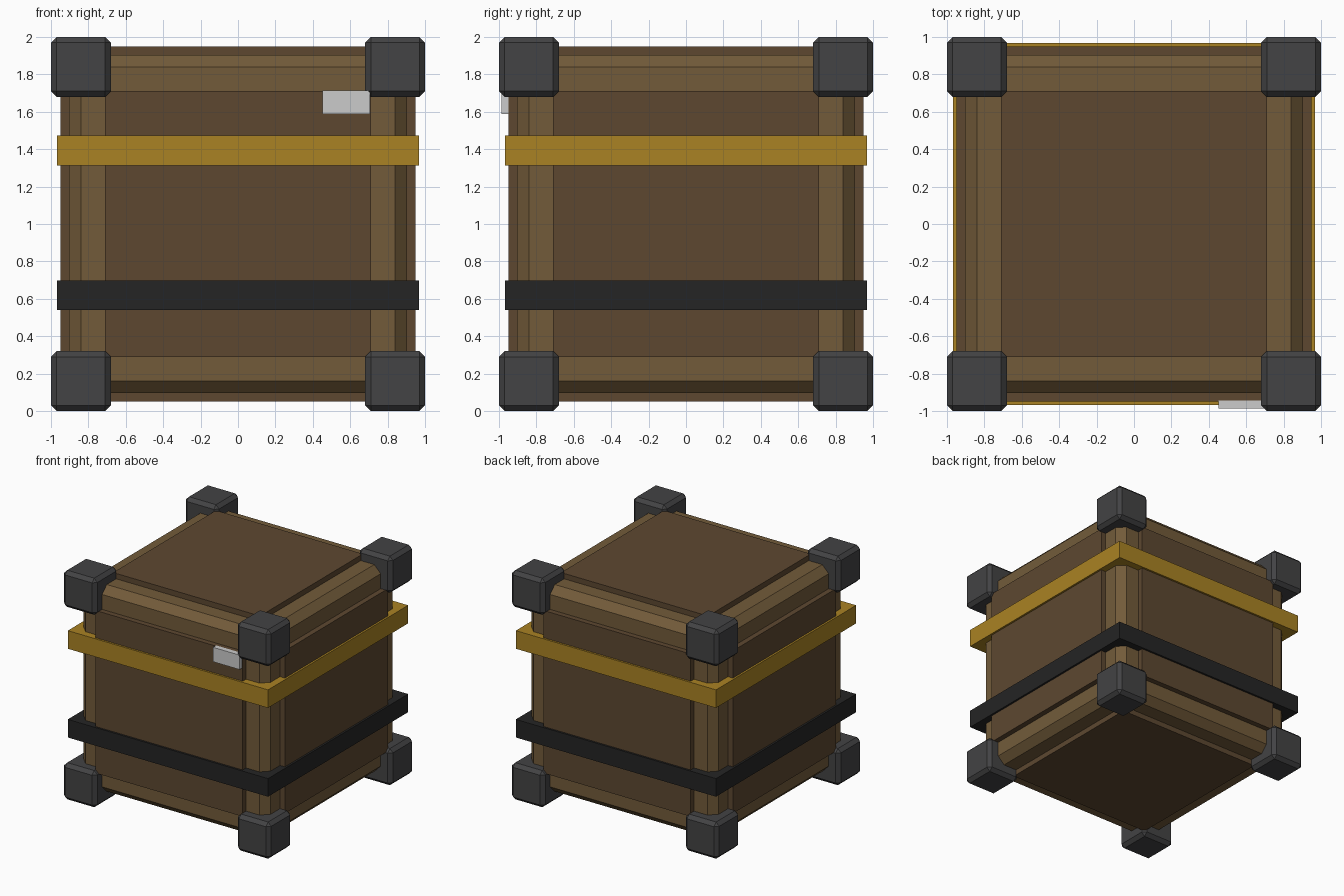
import bpy, bmesh
from mathutils import Vector

if "Cube" in bpy.data.objects:
    bpy.data.objects.remove(bpy.data.objects["Cube"])


def material(name, rgb):
    m = bpy.data.materials.new(name)
    m.diffuse_color = (*rgb, 1)
    m.use_nodes = True
    m.node_tree.nodes["Principled BSDF"].inputs["Base Color"].default_value = m.diffuse_color
    return m


FRAME = material("frame_brown", (0.17, 0.105, 0.042))
PANEL = material("panel_brown", (0.11, 0.064, 0.03))
STEEL = material("dark_steel", (0.056, 0.056, 0.058))
GOLD = material("gold", (0.40, 0.225, 0.017))
BLACK = material("black", (0.018, 0.018, 0.018))


def box(name, centre, size, mat=None, chamfer=0):
    """Axis-aligned box with optional single-facet chamfered edges."""
    bm = bmesh.new()
    bmesh.ops.create_cube(bm, size=1)
    bmesh.ops.scale(bm, vec=size, verts=bm.verts)
    if chamfer:
        bmesh.ops.bevel(bm, geom=bm.edges[:], offset=chamfer, segments=1,
                        affect='EDGES', profile=0.5)
    mesh = bpy.data.meshes.new(name)
    bm.to_mesh(mesh)
    bm.free()
    if mat:
        mesh.materials.append(mat)
    obj = bpy.data.objects.new(name, mesh)
    obj.location = centre
    bpy.context.collection.objects.link(obj)
    return obj


MID = Vector((0, 0, 1))

# Chamfered wooden frame body
box("frame_body", MID, (1.806, 1.806, 1.806), FRAME, 0.063)

# Raised square panel on each of the six faces
for axis, side in enumerate(("side", "front_back", "top_bottom")):
    for sign in (-1, 1):
        offset, size = Vector((0, 0, 0)), [1.42] * 3
        offset[axis] = sign * 0.9
        size[axis] = 0.1
        box(f"panel_{side}", MID + offset, size, PANEL)

# Chamfered metal corner blocks
for x in (-1, 1):
    for y in (-1, 1):
        for z in (-1, 1):
            box("corner_block", MID + Vector((x, y, z)) * 0.84, (0.32,) * 3, STEEL, 0.03)

# Straps around the crate
box("upper_strap", (0, 0, 1.393), (1.934, 1.934, 0.158), GOLD)
box("lower_strap", (0, 0, 0.618), (1.934, 1.934, 0.158), BLACK)

# Small plate on the front
box("front_plate", (0.578, -0.965, 1.65), (0.255, 0.044, 0.126))
